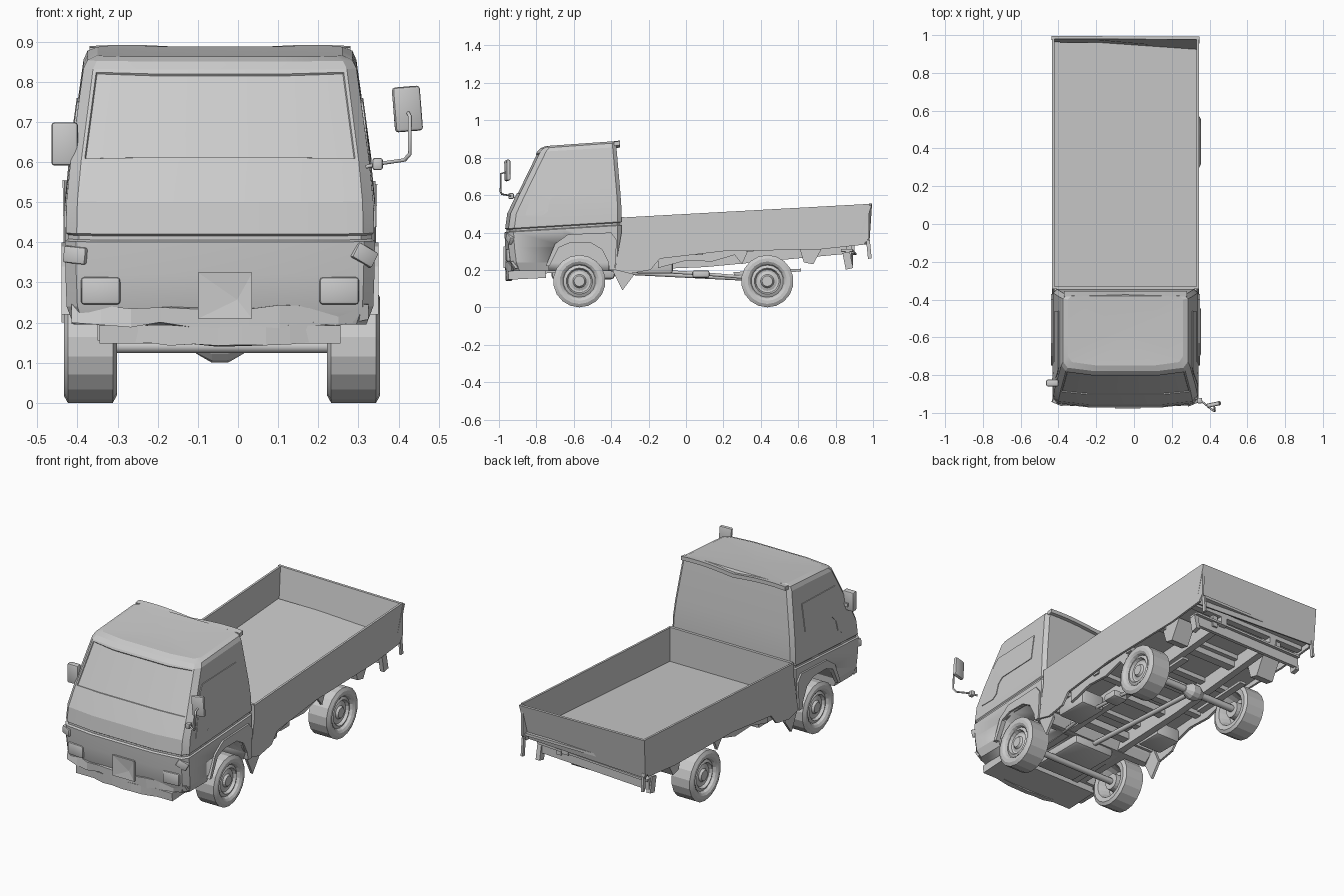
import bpy, bmesh, math, random
from mathutils import Vector, Matrix

random.seed(4)
if "Cube" in bpy.data.objects:
    bpy.data.objects.remove(bpy.data.objects["Cube"])

CX = -0.045  # centre line of the truck body
SIDES = ((1, "left"), (-1, "right"))

grey = bpy.data.materials.new("plain_grey")
grey.use_nodes = True
grey.diffuse_color = (0.6, 0.6, 0.6, 1)
grey.node_tree.nodes["Principled BSDF"].inputs["Base Color"].default_value = (0.6, 0.6, 0.6, 1)


def finish(name, bm, smooth=25):
    bmesh.ops.recalc_face_normals(bm, faces=bm.faces)
    mesh = bpy.data.meshes.new(name)
    bm.to_mesh(mesh)
    bm.free()
    mesh.materials.append(grey)
    ob = bpy.data.objects.new(name, mesh)
    bpy.context.collection.objects.link(ob)
    if smooth:
        bpy.ops.object.select_all(action='DESELECT')
        ob.select_set(True)
        bpy.context.view_layer.objects.active = ob
        bpy.ops.object.shade_smooth_by_angle(angle=math.radians(smooth))
    return ob


def box(name, centre, size, rot=(0, 0, 0), bevel=0):
    bm = bmesh.new()
    bmesh.ops.create_cube(bm, size=1)
    bmesh.ops.scale(bm, vec=size, verts=bm.verts)
    if bevel:
        bmesh.ops.bevel(bm, geom=bm.edges[:], offset=bevel, segments=2, affect='EDGES', profile=0.5)
    turn = Matrix.Rotation(rot[2], 4, 'Z') @ Matrix.Rotation(rot[1], 4, 'Y') @ Matrix.Rotation(rot[0], 4, 'X')
    bmesh.ops.transform(bm, matrix=Matrix.Translation(centre) @ turn, verts=bm.verts)
    return finish(name, bm)


def skin(name, near, far):
    """Solid between two matching outlines."""
    bm = bmesh.new()
    a = [bm.verts.new(p) for p in near]
    b = [bm.verts.new(p) for p in far]
    n = len(a)
    for i in range(n):
        j = (i + 1) % n
        bm.faces.new((a[i], a[j], b[j], b[i]))
    caps = [bm.faces.new(a), bm.faces.new(b)]
    bm.normal_update()
    bmesh.ops.triangulate(bm, faces=caps)
    return finish(name, bm, 10)


def side_prism(name, profile, x0, x1):
    return skin(name, [(x0, y, z) for y, z in profile], [(x1, y, z) for y, z in profile])


def lathe(name, profile, centre, s=1, steps=18):
    """Profile of (x, radius) spun about the x axis."""
    bm = bmesh.new()
    vs = [bm.verts.new((x * s, 0, r)) for x, r in profile]
    es = [bm.edges.new(p) for p in zip(vs, vs[1:])]
    bmesh.ops.spin(bm, geom=vs + es, cent=(0, 0, 0), axis=(1, 0, 0), angle=2 * math.pi, steps=steps)
    bmesh.ops.remove_doubles(bm, verts=bm.verts, dist=0.0005)
    bmesh.ops.translate(bm, vec=centre, verts=bm.verts)
    return finish(name, bm, 15)


def tube(name, points, radius):
    cu = bpy.data.curves.new(name, 'CURVE')
    cu.dimensions = '3D'
    cu.bevel_depth = radius
    cu.bevel_resolution = 1
    cu.use_fill_caps = True
    sp = cu.splines.new('POLY')
    sp.points.add(len(points) - 1)
    for p, q in zip(sp.points, points):
        p.co = (*q, 1)
    cu.materials.append(grey)
    ob = bpy.data.objects.new(name, cu)
    bpy.context.collection.objects.link(ob)
    return ob


# Cab shell: rings of (z at front, front y, rear y, half width, rise towards the rear)
LEVELS = [(0.195, -0.945, -0.37, 0.365, 0), (0.24, -0.962, -0.35, 0.382, 0), (0.32, -0.972, -0.345, 0.385, 0.02),
          (0.40, -0.977, -0.345, 0.386, 0.06), (0.405, -0.965, -0.35, 0.378, 0.06), (0.415, -0.965, -0.35, 0.378, 0.06),
          (0.42, -0.973, -0.345, 0.384, 0.06), (0.50, -0.962, -0.345, 0.382, 0.05), (0.60, -0.915, -0.352, 0.372, 0.05),
          (0.83, -0.803, -0.372, 0.34, 0.06), (0.85, -0.785, -0.375, 0.33, 0.07), (0.862, -0.755, -0.38, 0.305, 0.07)]


def cab_ring(z, yf, yr, w, rise):
    half = [(0.5 * w, yf + 0.006), (0.93 * w, yf + 0.024), (w, yf + 0.055), (w, (yf + yr) / 2),
            (w, yr - 0.02), (w - 0.02, yr)]
    ring = half + [(-x, y) for x, y in reversed(half)]
    return [(CX + x, y, z + rise * (y - yf)) for x, y in ring]


bm = bmesh.new()
rings = [[bm.verts.new(p) for p in cab_ring(*lv)] for lv in LEVELS]
glass = []
for k, (a, b) in enumerate(zip(rings, rings[1:])):
    for i in range(12):
        j = (i + 1) % 12
        f = bm.faces.new((a[i], a[j], b[j], b[i]))
        if LEVELS[k][0] == 0.60 and i in (0, 10, 11):
            glass.append(f)
bm.faces.new(rings[0])
# Roof sags a little along the middle
top = bm.faces.new(rings[-1])
sag = bmesh.ops.poke(bm, faces=[top])["verts"][0]
sag.co.z -= 0.01
bmesh.ops.recalc_face_normals(bm, faces=bm.faces)
bmesh.ops.inset_region(bm, faces=glass, thickness=0.012, depth=0)
bmesh.ops.inset_region(bm, faces=glass, thickness=0.003, depth=-0.005)
cab = finish("cab_shell", bm, 15)

# Front wheel arches cut from the cab
ARCH = [(-0.74, 0.1), (-0.73, 0.24), (-0.68, 0.32), (-0.62, 0.345), (-0.51, 0.345), (-0.45, 0.31), (-0.415, 0.24), (-0.41, 0.1)]
for s, side in SIDES:
    cutter = side_prism(side + "_arch_cutter", ARCH, CX + s * 0.235, CX + s * 0.5)
    mod = cab.modifiers.new("arch", 'BOOLEAN')
    mod.operation = 'DIFFERENCE'
    mod.object = cutter
    bpy.context.view_layer.objects.active = cab
    bpy.ops.object.modifier_apply(modifier=mod.name)
    bpy.data.objects.remove(cutter)


def cab_half_width(y, z):
    z -= 0.05 * (y + 0.9)
    for a, b in zip(LEVELS[6:], LEVELS[7:]):
        if z <= b[0]:
            return a[3] + (b[3] - a[3]) * (z - a[0]) / (b[0] - a[0])
    return LEVELS[-1][3]


# Cab side details
WINDOW = [(-0.86, 0.49), (-0.77, 0.49), (-0.74, 0.51), (-0.73, 0.57), (-0.70, 0.60), (-0.46, 0.61), (-0.46, 0.76),
          (-0.76, 0.75), (-0.79, 0.71)]
FLARE = [(-0.75, 0.22), (-0.70, 0.34), (-0.63, 0.39), (-0.40, 0.40), (-0.37, 0.36), (-0.38, 0.20), (-0.41, 0.20),
         (-0.415, 0.24), (-0.45, 0.31), (-0.51, 0.345), (-0.62, 0.345), (-0.68, 0.32), (-0.73, 0.22)]
for s, side in SIDES:
    rows = [[(CX + s * (cab_half_width(y, z) + d), y, z) for y, z in WINDOW] for d in (-0.004, 0.004)]
    skin(side + "_door_window", *rows)
    side_prism(side + "_arch_flare", FLARE, CX + s * 0.37, CX + s * 0.395)
    side_prism(side + "_mud_flap", [(-0.40, 0.30), (-0.34, 0.30), (-0.28, 0.17), (-0.34, 0.09), (-0.39, 0.19)],
               CX + s * 0.36, CX + s * 0.375)
    # Lamps on the nose
    box(side + "_headlight", (CX + s * 0.297, -0.951, 0.279), (0.098, 0.022, 0.068), (0, 0, s * 0.07), 0.008)
    box(side + "_turn_signal", (CX + s * 0.355, -0.933, 0.368), (0.06, 0.045, 0.042), (0, 0.5 if s > 0 else 0.1, s * 0.4), 0.005)

# Bent rear lip of the roof, dipping in the middle
steps = [i / 5 - 1 for i in range(11)]
lip = [(CX + 0.325 * t, 0.872 + 0.016 * math.sin(2.2 * abs(t))) for t in steps]
lip += [(x, z - 0.022) for x, z in reversed(lip)]
skin("rear_roof_lip", [(x, -0.385, z) for x, z in lip], [(x, -0.354, z + 0.004) for x, z in lip])

# Dented number plate panel
bm = bmesh.new()
bmesh.ops.create_cube(bm, size=1)
bmesh.ops.scale(bm, vec=(0.135, 0.014, 0.115), verts=bm.verts)
face = min(bm.faces, key=lambda f: f.calc_center_median().y)
tip = bmesh.ops.poke(bm, faces=[face])["verts"][0]
tip.co += Vector((0.03, 0.006, -0.01))
bmesh.ops.translate(bm, vec=(-0.032, -0.969, 0.267), verts=bm.verts)
finish("plate_panel", bm, 0)

# Crumpled front bumper and bent lower skirt
for name, mid, z0, z1, w, bow, amp in (("front_bumper", -0.05, 0.143, 0.19, 0.3, -0.965, 0.006),
                                       ("front_skirt", CX, 0.19, 0.235, 0.37, -0.965, 0.014)):
    bm = bmesh.new()
    cols = []
    for t in steps:
        y = bow + 0.04 * abs(t) ** 3
        cols.append([bm.verts.new((mid + t * w, y + dy + random.uniform(-amp, amp) * abs(t),
                                   z + 0.015 * t * t + random.uniform(-amp, amp) * 0.6))
                     for z, dy in ((z0, 0), (z1, 0), (z1, 0.03), (z0, 0.03))])
    for a, b in zip(cols, cols[1:]):
        for i in range(4):
            bm.faces.new((a[i], a[(i + 1) % 4], b[(i + 1) % 4], b[i]))
    bm.faces.new(cols[0])
    bm.faces.new(cols[-1])
    finish(name, bm, 0)
box("nose_underside", (CX, -0.85, 0.175), (0.6, 0.2, 0.045), (0.05, 0, 0))

# Mirrors: one upright on a long arm, one folded against the cab
box("left_mirror", (0.422, -0.955, 0.732), (0.07, 0.022, 0.112), (0, -0.08, 0.2), 0.008)
tube("left_mirror_arm", [(0.32, -0.92, 0.588), (0.36, -0.94, 0.597), (0.415, -0.985, 0.605), (0.428, -0.992, 0.62),
                         (0.428, -0.99, 0.715), (0.424, -0.962, 0.722)], 0.005)
box("left_mirror_mount", (0.348, -0.935, 0.595), (0.026, 0.03, 0.03), bevel=0.006)
box("right_mirror", (-0.432, -0.842, 0.645), (0.066, 0.035, 0.108), bevel=0.008)
box("right_mirror_bracket", (-0.41, -0.825, 0.625), (0.05, 0.02, 0.02))

# Load bed, rising towards the tail
PANEL = [(-0.38, 0.20), (-0.30, 0.18), (-0.19, 0.20), (-0.14, 0.26), (0.2, 0.30), (0.72, 0.31), (0.95, 0.335),
         (0.978, 0.37), (0.98, 0.553), (-0.345, 0.48), (-0.345, 0.40)]
for s, side in SIDES:
    side_prism(side + "_bed_wall", PANEL, CX + s * 0.376, CX + s * 0.388)
    # Ragged inner valance behind the wall
    side_prism(side + "_valance", [(-0.15, 0.29), (-0.15, 0.21), (0.0, 0.25), (0.14, 0.245), (0.26, 0.28), (0.3, 0.23), (0.34, 0.32)],
               CX + s * 0.345, CX + s * 0.36)
    side_prism(side + "_rear_mudguard", [(0.60, 0.34), (0.63, 0.24), (0.68, 0.23), (0.74, 0.34)], CX + s * 0.24, CX + s * 0.35)
side_prism("bed_floor", [(-0.345, 0.29), (-0.345, 0.275), (0.96, 0.365), (0.96, 0.38)], CX - 0.378, CX + 0.378)
side_prism("bed_front_wall", [(-0.345, 0.25), (-0.345, 0.483), (-0.33, 0.483), (-0.33, 0.25)], CX - 0.38, CX + 0.38)
gate_l = [(0.342, 0.912, 0.34), (0.342, 0.927, 0.335), (0.347, 0.992, 0.545), (0.347, 0.977, 0.545)]
gate_r = [(-0.433, 0.965, 0.34), (-0.433, 0.98, 0.335), (-0.437, 0.995, 0.555), (-0.437, 0.98, 0.555)]
skin("tailgate", gate_l, gate_r)

# Rear bumper, hangers and loose strips
box("rear_bumper", (CX, 0.872, 0.265), (0.70, 0.02, 0.06), (0, -0.03, -0.03))
box("rear_bumper_ledge", (CX, 0.87, 0.295), (0.70, 0.06, 0.012), (0, -0.03, -0.03))
for s, side in SIDES:
    box(side + "_bumper_hanger", (CX + s * 0.22, 0.87, 0.32), (0.03, 0.03, 0.1))
    box(side + "_bumper_end", (CX + s * 0.345, 0.865, 0.25), (0.025, 0.04, 0.09), (0.2, 0, 0))
    box(side + "_loose_strip", (CX + s * 0.375, 0.978, 0.31), (0.012, 0.02, 0.10), (0.1, 0, 0))

# Chassis
for s, side in SIDES:
    side_prism(side + "_frame_rail", [(-0.80, 0.18), (0.1, 0.215), (0.9, 0.29), (0.9, 0.365), (0.1, 0.31), (-0.80, 0.24)],
               CX + s * 0.15, CX + s * 0.19)
    box(side + "_rear_spring", (CX + s * 0.2, 0.435, 0.19), (0.04, 0.36, 0.015), (0.05, 0, 0))
for i, y in enumerate((-0.3, 0.0, 0.25, 0.58, 0.82)):
    box(f"cross_member_{i + 1}", (CX, y, 0.265 + 0.065 * y), (0.34, 0.05, 0.04))
for i in range(5):
    y = -0.2 + i * 0.27
    box(f"bed_bearer_{i + 1}", (CX, y, 0.264 + 0.069 * (y + 0.345)), (0.74, 0.04, 0.026))
box("engine_sump", (CX, -0.55, 0.19), (0.26, 0.34, 0.08), bevel=0.02)
box("fuel_tank", (CX + 0.27, -0.17, 0.225), (0.15, 0.2, 0.09), bevel=0.015)
box("battery_box", (CX - 0.27, -0.17, 0.235), (0.15, 0.16, 0.08), bevel=0.01)
box("silencer", (CX + 0.24, 0.08, 0.178), (0.09, 0.09, 0.04), bevel=0.01)
tube("exhaust_pipe", [(CX + 0.2, -0.4, 0.2), (CX + 0.24, -0.1, 0.19), (CX + 0.24, 0.08, 0.18), (CX + 0.23, 0.32, 0.16)], 0.01)
tube("drive_shaft", [(CX, -0.4, 0.19), (CX, 0.40, 0.15)], 0.014)
tube("front_axle", [(CX - 0.33, -0.57, 0.14), (CX + 0.33, -0.57, 0.14)], 0.018)
tube("rear_axle", [(CX - 0.33, 0.435, 0.145), (CX + 0.33, 0.435, 0.145)], 0.02)
lathe("differential", [(-0.07, 0), (-0.06, 0.022), (-0.02, 0.045), (0.02, 0.045), (0.06, 0.022), (0.07, 0)], (CX, 0.435, 0.145), 1, 12)

# Wheels: tyre, stepped rim and hub in one turned profile
WHEEL = [(0.052, 0), (0.052, 0.028), (0.04, 0.036), (0.034, 0.052), (0.036, 0.062), (0.052, 0.07), (0.044, 0.086), (0.058, 0.093),
         (0.066, 0.105), (0.066, 0.122), (0.056, 0.14), (-0.056, 0.14), (-0.066, 0.122), (-0.062, 0.095),
         (-0.045, 0.088), (0.0, 0.075), (0.0, 0.05), (-0.05, 0.045), (-0.05, 0)]
for end, y in (("front", -0.57), ("rear", 0.435)):
    for s, side in SIDES:
        lathe(f"{end}_{side}_wheel", WHEEL, (CX + 0.005 + s * 0.328, y, 0.14), s)
